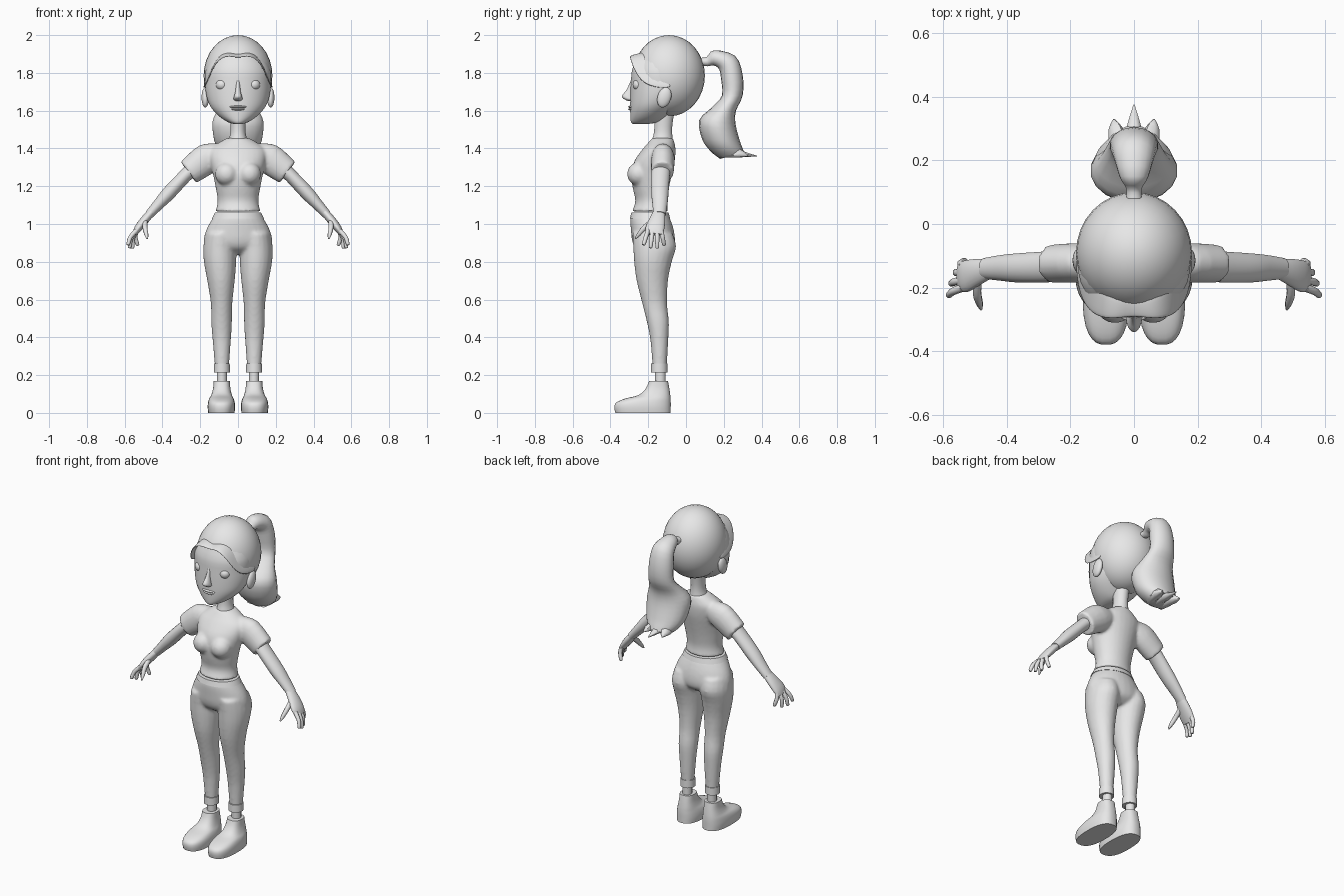
import bpy, bmesh, math
from mathutils import Vector, Matrix

old = bpy.data.objects.get("Cube")
if old:
    bpy.data.objects.remove(old)

grey = bpy.data.materials.new("light_grey")
grey.use_nodes = True
grey.diffuse_color = (0.8, 0.8, 0.8, 1)
grey.node_tree.nodes["Principled BSDF"].inputs["Base Color"].default_value = (0.8, 0.8, 0.8, 1)
parts = []


def spline(rows, steps):
    """Catmull-Rom interpolation of flat tuples."""
    out = []
    for i in range(len(rows) - 1):
        p = [rows[max(i - 1, 0)], rows[i], rows[i + 1], rows[min(i + 2, len(rows) - 1)]]
        for k in range(steps):
            t = k / steps
            out.append([0.5 * (2 * b + (c - a) * t + (2 * a - 5 * b + 4 * c - d) * t * t
                               + (3 * b - a - 3 * c + d) * t ** 3) for a, b, c, d in zip(*p)])
    return out + [list(rows[-1])]


def loft(bm, sections, n=20, steps=3, power=2.0, side=1):
    """Skin rings given as (centre, half axis a, half axis b)."""
    rings = []
    flat = [tuple(c) + tuple(a) + tuple(b) for c, a, b in sections]
    for v in spline(flat, steps):
        c, a, b = Vector(v[:3]), Vector(v[3:6]), Vector(v[6:])
        ring = []
        for i in range(n):
            t = 2 * math.pi * (i + 0.5) / n
            u, w = [math.copysign(abs(f) ** (2 / power), f) for f in (math.cos(t), math.sin(t))]
            p = c + a * u + b * w
            ring.append(bm.verts.new((p.x * side, p.y, p.z)))
        rings.append(ring)
    for r, q in zip(rings, rings[1:]):
        for i in range(n):
            j = (i + 1) % n
            bm.faces.new((r[i], r[j], q[j], q[i]))
    bm.faces.new(rings[0][::-1])
    bm.faces.new(rings[-1])


def stack(bm, rows, **kw):
    """Upright loft from rows of (z, centre x, half width, front y, back y)."""
    loft(bm, [((cx, (f + b) / 2, z), (rx, 0, 0), (0, (b - f) / 2, 0))
              for z, cx, rx, f, b in rows], **kw)


def tube(bm, rows, **kw):
    """Limb along a path of (point, thickness, breadth in y)."""
    pts = [Vector(r[0]) for r in rows]
    secs = []
    for i, (_, thick, broad) in enumerate(rows):
        d = (pts[min(i + 1, len(pts) - 1)] - pts[max(i - 1, 0)]).normalized()
        a = d.cross(Vector((0, 1, 0))).normalized()
        secs.append((pts[i], a * thick, a.cross(d) * broad))
    loft(bm, secs, **kw)


def ball(bm, centre, radii, tilt=0.0, seg=24):
    m = Matrix.Translation(centre) @ Matrix.Rotation(tilt, 4, 'X') @ Matrix.Diagonal((*radii, 1))
    bmesh.ops.create_uvsphere(bm, u_segments=seg, v_segments=seg // 2, radius=1, matrix=m)


def finish(name, bm, fuse=0.0):
    bmesh.ops.recalc_face_normals(bm, faces=bm.faces)
    me = bpy.data.meshes.new(name)
    bm.to_mesh(me)
    bm.free()
    me.materials.append(grey)
    ob = bpy.data.objects.new(name, me)
    bpy.context.collection.objects.link(ob)
    parts.append(ob)
    if fuse:
        r = ob.modifiers.new("fuse", 'REMESH')
        r.mode, r.voxel_size, r.use_smooth_shade = 'VOXEL', fuse, True
        s = ob.modifiers.new("soften", 'SMOOTH')
        s.factor, s.iterations = 0.5, 5
    return ob


# Shirt: torso, bust and sleeves fused
bm = bmesh.new()
stack(bm, [(1.065, 0, .12, -.288, -.093), (1.12, 0, .108, -.268, -.1), (1.19, 0, .118, -.282, -.09),
           (1.26, 0, .132, -.29, -.075), (1.33, 0, .148, -.275, -.06), (1.39, 0, .15, -.235, -.055),
           (1.425, 0, .11, -.205, -.06), (1.455, 0, .06, -.18, -.068)], n=28)
for s in (1, -1):
    ball(bm, (s * .06, -.25, 1.265), (.062, .062, .062))
    tube(bm, [((.09, -.125, 1.37), .06, .05), ((.165, -.122, 1.345), .082, .062),
              ((.262, -.125, 1.273), .07, .06)], side=s)
finish("shirt", bm, .009)

# Trousers: pelvis and legs fused
bm = bmesh.new()
stack(bm, [(1.055, 0, .118, -.285, -.1), (1.03, 0, .135, -.295, -.085), (.97, 0, .168, -.292, -.065),
           (.91, 0, .182, -.285, -.058), (.87, 0, .16, -.265, -.07), (.84, 0, .07, -.22, -.11)], n=28)
for s in (1, -1):
    stack(bm, [(.95, .09, .08, -.285, -.07), (.88, .096, .088, -.28, -.052), (.8, .095, .086, -.275, -.075),
               (.7, .09, .073, -.262, -.095), (.58, .087, .057, -.232, -.1), (.48, .087, .055, -.207, -.09),
               (.38, .086, .048, -.188, -.094), (.24, .085, .037, -.177, -.102)], side=s)
finish("trousers", bm, .009)

# Waistband
bm = bmesh.new()
stack(bm, [(1.03, 0, .138, -.298, -.083), (1.06, 0, .123, -.29, -.092)], n=28, steps=1)
finish("waistband", bm)

# Neck
bm = bmesh.new()
stack(bm, [(1.42, 0, .06, -.19, -.065), (1.47, 0, .043, -.173, -.072), (1.52, 0, .04, -.168, -.072),
           (1.6, 0, .045, -.17, -.06)])
finish("neck", bm)

# Face with nose and lips
bm = bmesh.new()
stack(bm, [(1.53, 0, .025, -.283, -.2), (1.54, 0, .055, -.292, -.14), (1.57, 0, .1, -.295, -.1),
           (1.62, 0, .145, -.296, -.05), (1.68, 0, .168, -.295, 0), (1.75, 0, .175, -.292, .02),
           (1.82, 0, .17, -.285, 0), (1.9, 0, .13, -.25, -.02)], n=32)
finish("face", bm)
bm = bmesh.new()
stack(bm, [(1.65, 0, .01, -.305, -.27), (1.66, 0, .024, -.325, -.27), (1.677, 0, .021, -.34, -.27),
           (1.71, 0, .013, -.315, -.27), (1.76, 0, .01, -.292, -.26)], n=14)
finish("nose", bm)
bm = bmesh.new()
ball(bm, (0, -.285, 1.62), (.046, .021, .008))
ball(bm, (0, -.284, 1.608), (.038, .022, .008))
finish("lips", bm)

# Hair cap
bm = bmesh.new()
ball(bm, (0, -.09, 1.785), (.182, .19, .215), seg=32)
finish("hair_cap", bm)

# Swept fringe, flaring away from the forehead
roots = [(0, -.24, 1.9), (.05, -.23, 1.915), (.1, -.2, 1.9), (.14, -.19, 1.84), (.17, -.14, 1.78), (.178, -.08, 1.745)]
tips = [(0, -.29, 1.88), (.06, -.303, 1.9), (.125, -.297, 1.86), (.168, -.25, 1.755), (.186, -.17, 1.72), (.186, -.075, 1.72)]
bm = bmesh.new()
top = [bm.verts.new(p) for p in roots]
low = [bm.verts.new(p) for p in tips]
for i in range(len(top) - 1):
    bm.faces.new((top[i], top[i + 1], low[i + 1], low[i]))
fringe = finish("fringe", bm)
fringe.modifiers.new("mirror", 'MIRROR')
fringe.modifiers.new("thickness", 'SOLIDIFY').thickness = .01
fringe.modifiers.new("round", 'SUBSURF').levels = 2

# Ponytail: rows of (inner yz, outer yz, half width, x)
def tail(bm, rows, **kw):
    secs = []
    for (y0, z0), (y1, z1), w, x in rows:
        secs.append(((x, (y0 + y1) / 2, (z0 + z1) / 2), (w, 0, 0), (0, (y1 - y0) / 2, (z1 - z0) / 2)))
    loft(bm, secs, **kw)

bm = bmesh.new()
tail(bm, [((.08, 1.84), (.08, 1.88), .025, 0), ((.115, 1.835), (.11, 1.885), .025, 0),
          ((.145, 1.84), (.15, 1.92), .045, 0), ((.175, 1.82), (.26, 1.89), .065, 0),
          ((.185, 1.77), (.3, 1.79), .075, 0), ((.19, 1.68), (.3, 1.68), .08, 0),
          ((.14, 1.62), (.265, 1.6), .105, 0), ((.07, 1.55), (.262, 1.53), .137, 0),
          ((.085, 1.45), (.285, 1.44), .128, 0), ((.13, 1.385), (.3, 1.4), .105, 0),
          ((.18, 1.345), (.31, 1.375), .075, 0)], n=18)
for x, end in ((0, .375), (.055, .33), (-.055, .33)):
    tail(bm, [((.17, 1.35), (.27, 1.41), .035, x * .8), ((.26, 1.35), (.31, 1.385), .028, x),
              ((end, 1.358), (end, 1.362), .002, x * 1.15)], n=8, steps=2)
finish("ponytail", bm)

for s, name in ((1, "left"), (-1, "right")):
    # Eye and ear
    bm = bmesh.new()
    ball(bm, (s * .085, -.25, 1.737), (.032, .032, .03))
    finish(name + "_eye", bm)
    bm = bmesh.new()
    ball(bm, (s * .173, -.115, 1.67), (.02, .036, .055), tilt=-.3)
    finish(name + "_ear", bm)

    # Arm
    bm = bmesh.new()
    tube(bm, [((.22, -.13, 1.31), .04, .05), ((.28, -.135, 1.255), .036, .049),
              ((.365, -.138, 1.165), .037, .046), ((.42, -.138, 1.105), .03, .04),
              ((.47, -.14, 1.05), .024, .033)], side=s)
    finish(name + "_arm", bm)

    # Hand: palm, four fingers, thumb
    bm = bmesh.new()
    tube(bm, [((.452, -.14, 1.07), .02, .03), ((.495, -.152, 1.02), .023, .043),
              ((.53, -.165, .975), .02, .05), ((.548, -.167, .945), .012, .043)], side=s)
    for y, tip in ((-.2, (.583, -.225, .888)), (-.177, (.575, -.188, .872)),
                   (-.153, (.558, -.152, .87)), (-.132, (.53, -.115, .885))):
        base = Vector((.538, y, .965))
        end = Vector(tip)
        mid = (base + end) / 2 + Vector((.009, 0, .004))
        tube(bm, [(base, .013, .013), (mid, .012, .012), (end.lerp(mid, .12), .01, .01), (end, .003, .003)],
             n=8, side=s)
    tube(bm, [((.49, -.155, 1.03), .014, .016), ((.493, -.215, .985), .014, .015),
              ((.485, -.25, .945), .011, .011), ((.48, -.268, .922), .004, .004)], n=8, side=s)
    finish(name + "_hand", bm)

    # Trouser cuff and bare ankle
    bm = bmesh.new()
    stack(bm, [(.215, .085, .043, -.186, -.097), (.262, .085, .042, -.185, -.098)], n=16, steps=1, side=s)
    finish(name + "_cuff", bm)
    bm = bmesh.new()
    stack(bm, [(.14, .085, .027, -.165, -.107), (.23, .085, .027, -.165, -.107)], n=12, steps=1, side=s)
    finish(name + "_ankle", bm)

    # Shoe
    bm = bmesh.new()
    stack(bm, [(0, .088, .07, -.375, -.08), (.03, .088, .073, -.38, -.08), (.055, .088, .071, -.37, -.08),
               (.075, .088, .065, -.325, -.081), (.095, .087, .055, -.25, -.083), (.13, .086, .046, -.213, -.088),
               (.168, .086, .043, -.196, -.095)], n=28, power=2.5, side=s)
    finish(name + "_shoe", bm)

# Smooth shading with sharp edges kept
bpy.ops.object.select_all(action='DESELECT')
for ob in parts:
    ob.select_set(True)
bpy.context.view_layer.objects.active = parts[0]
bpy.ops.object.shade_smooth_by_angle(angle=math.radians(50))
